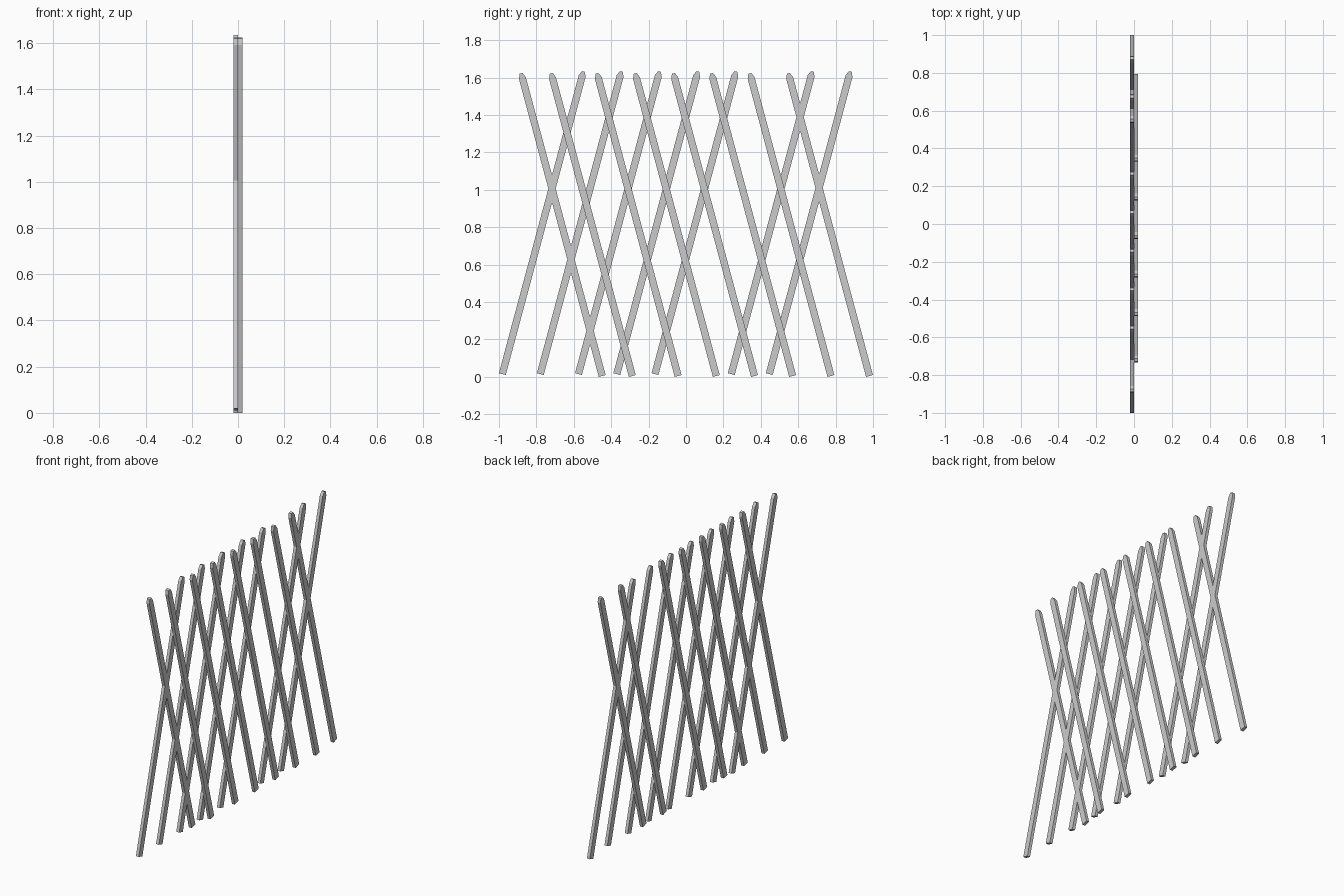
import bpy, bmesh, math
from mathutils import Matrix

if "Cube" in bpy.data.objects:
    bpy.data.objects.remove(bpy.data.objects["Cube"])

TILT = math.radians(15)
LENGTH = 1.675      # slat length along its axis
HALF_W = 0.019      # half slat width
THICK = 0.02

# slat outline in its own plane: square foot, clipped pointed top
PROFILE = [(-HALF_W, 0), (HALF_W, 0), (HALF_W, LENGTH - 0.026),
           (0.008, LENGTH), (-0.008, LENGTH), (-HALF_W, LENGTH - 0.026)]


def slat(name, y, z, lean, x0):
    """Slat with foot centre at (y, z); lean +1 goes towards +y, -1 towards -y."""
    bm = bmesh.new()
    face = bm.faces.new([bm.verts.new((x0, u, v)) for u, v in PROFILE])
    ext = bmesh.ops.extrude_face_region(bm, geom=[face])
    moved = [g for g in ext["geom"] if isinstance(g, bmesh.types.BMVert)]
    bmesh.ops.translate(bm, verts=moved, vec=(THICK, 0, 0))
    bm.transform(Matrix.Rotation(-lean * TILT, 4, 'X'))
    bmesh.ops.recalc_face_normals(bm, faces=bm.faces)
    mesh = bpy.data.meshes.new(name)
    bm.to_mesh(mesh)
    bm.free()
    obj = bpy.data.objects.new(name, mesh)
    obj.location = (0, y, z)
    bpy.context.collection.objects.link(obj)


# back layer, leaning towards +y
for i, y in enumerate([-0.982, -0.779, -0.575, -0.37, -0.166, 0.242, 0.445]):
    slat(f"back_slat_{i + 1}", y, 0.015, 1, -THICK)

# slats leaning towards -y; the two end ones share the back layer
ys = [-0.448, -0.287, -0.042, 0.162, 0.366, 0.57, 0.775, 0.981]
for i, y in enumerate(ys):
    end = i in (0, len(ys) - 1)
    slat(f"{'end' if end else 'front'}_slat_{i + 1}", y, 0.005, -1, -THICK if end else 0)
